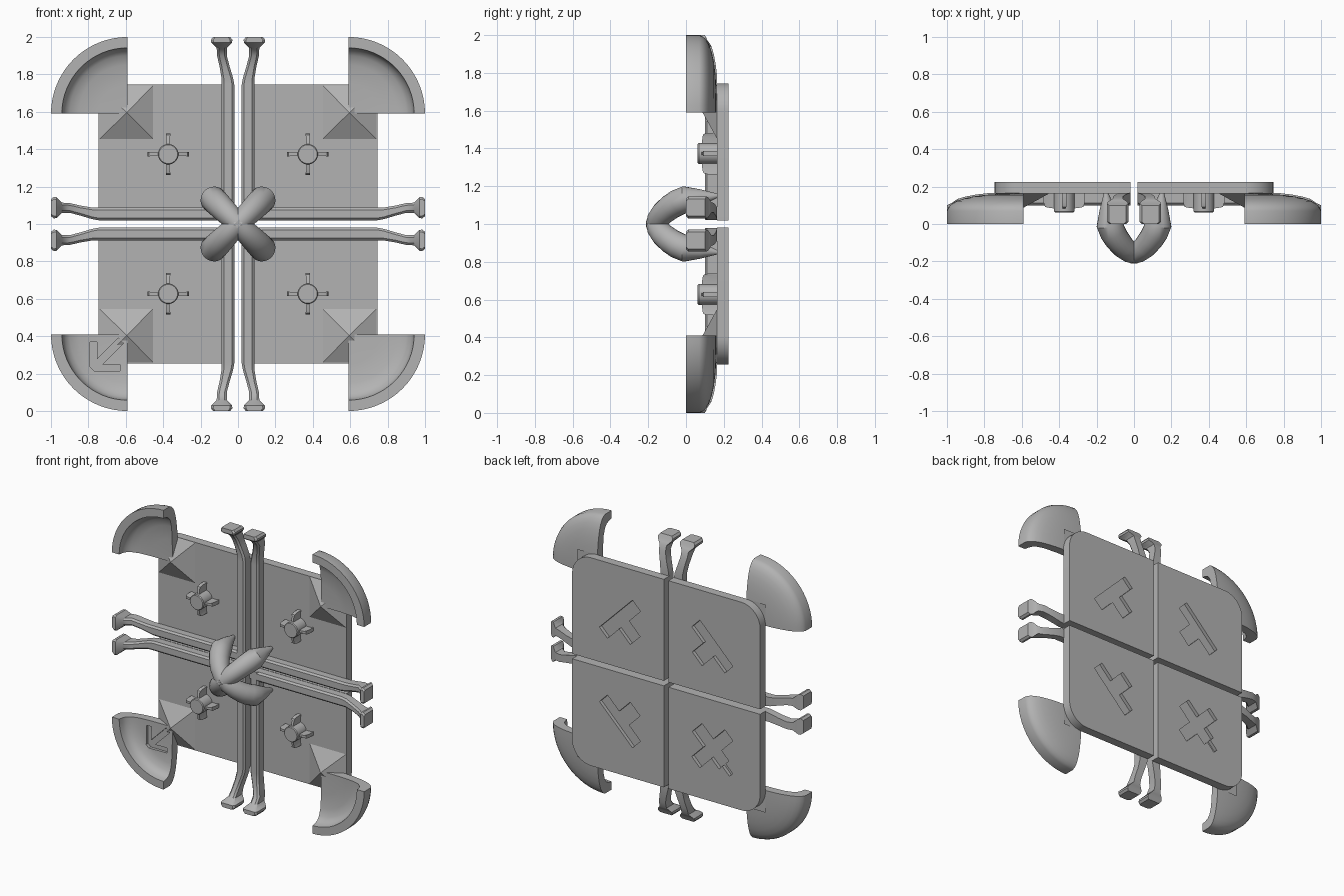
import bpy, bmesh, math
from mathutils import Vector

cube = bpy.data.objects.get("Cube")
if cube:
    bpy.data.objects.remove(cube)

grey = bpy.data.materials.new("plain grey")
grey.use_nodes = True
grey.diffuse_color = (0.45, 0.45, 0.45, 1)
grey.node_tree.nodes["Principled BSDF"].inputs["Base Color"].default_value = (0.45, 0.45, 0.45, 1)
parts = []


def make(name, verts, faces, sx=1, sz=1):
    """Mesh from points given as (across, depth, up from the middle), mirrored into a quadrant."""
    bm = bmesh.new()
    vs = [bm.verts.new((sx * x, y, 1 + sz * z)) for x, y, z in verts]
    for f in faces:
        bm.faces.new([vs[i] for i in f])
    bmesh.ops.remove_doubles(bm, verts=bm.verts, dist=1e-5)
    bmesh.ops.recalc_face_normals(bm, faces=bm.faces)
    me = bpy.data.meshes.new(name)
    bm.to_mesh(me)
    bm.free()
    me.materials.append(grey)
    ob = bpy.data.objects.new(name, me)
    bpy.context.collection.objects.link(ob)
    parts.append(ob)
    return ob


def loft(name, rings, sx=1, sz=1):
    """Skin between closed rings of equal size, with capped ends."""
    n = len(rings[0])
    faces = [list(range(n)), [(len(rings) - 1) * n + i for i in range(n)]]
    for k in range(len(rings) - 1):
        for i in range(n):
            j = (i + 1) % n
            faces.append([k * n + i, k * n + j, (k + 1) * n + j, (k + 1) * n + i])
    return make(name, [v for r in rings for v in r], faces, sx, sz)


def prism(name, outline, y0, y1, sx=1, sz=1):
    return loft(name, [[(x, y, z) for x, z in outline] for y in (y0, y1)], sx, sz)


def carve(ob, cutter):
    """Cut a recess and throw the cutter away."""
    mod = ob.modifiers.new("recess", "BOOLEAN")
    mod.object, mod.solver = cutter, "EXACT"
    cutter.hide_render = True
    deps = bpy.context.evaluated_depsgraph_get()
    ob.data = bpy.data.meshes.new_from_object(ob.evaluated_get(deps))
    ob.modifiers.clear()
    parts.remove(cutter)
    bpy.data.objects.remove(cutter)


INNER, OUTER, MID, CORNER = 0.018, 0.745, 0.373, 0.59

# Plate outline with one rounded outer corner
R = 0.15
plate_line = [(INNER, INNER), (OUTER, INNER)]
for i in range(13):
    a = math.pi / 2 * i / 12
    plate_line.append((OUTER - R + R * math.cos(a), OUTER - R + R * math.sin(a)))
plate_line.append((INNER, OUTER))


def diagonal(t, d):
    """Point near the plate middle: t across the diagonal, d towards the model's centre."""
    s = math.sqrt(0.5)
    return (MID + s * (t - d), MID + s * (-t - d))


TEE = [(-.185, -.035), (.185, -.035), (.185, .055), (.055, .055), (.055, .18),
       (-.055, .18), (-.055, .055), (-.185, .055)]
TAIL = [(.055, -.035), (.055, -.12), (.018, -.12), (.018, -.2),
        (-.018, -.2), (-.018, -.12), (-.055, -.12), (-.055, -.035)]
CROSS = TEE[:1] + TAIL[::-1] + TEE[1:]

# Bowl profile (radius, depth): outer dome, rim, hollow
BOWL = [(0, .165), (.11, .162), (.21, .155), (.27, .147), (.32, .136), (.36, .122), (.385, .107),
        (.402, .09), (.41, .07), (.41, 0), (.352, 0), (.347, .03), (.335, .055), (.31, .075),
        (.26, .09), (.16, .098), (0, .1)]
ARROW = [(.79, .63), (.755, .63), (.755, .725), (.64, .61), (.61, .635), (.725, .75),
         (.63, .75), (.63, .785), (.77, .785), (.79, .765)]

# Leg stations: distance out, side low, side high, front, back
LEG = [(.02, .02, .088, .1, .165), (.745, .02, .088, .1, .165), (.78, .026, .088, .1, .165),
       (.84, .044, .098, .09, .158), (.9, .06, .112, .075, .147), (.94, .06, .114, .045, .135),
       (.957, .045, .13, .015, .125), (.97, .032, .143, .0, .115), (.985, .03, .145, 0, .108),
       (1.0, .042, .133, 0, .1)]


def leg_ring(st, upright):
    u, lo, hi, f, b = st
    c = .012
    sec = [(lo, b), (lo, f + c), (lo + c, f), (hi - c, f), (hi, f + c), (hi, b)]
    return [(s, y, u) if upright else (u, y, s) for s, y in sec]


def disc(cx, y, cz, r, n=24):
    return [(cx + r * math.cos(2 * math.pi * i / n), y, cz + r * math.sin(2 * math.pi * i / n))
            for i in range(n)]


# Arm path (radius along the diagonal, depth, thickness)
ARM = [(-.02, -.158, .055), (.03, -.15, .058), (.08, -.123, .063), (.125, -.085, .067),
       (.16, -.045, .07), (.185, 0, .071), (.2, .08, .043), (.212, .165, .012)]


def arm_rings(n=20):
    pts = [Vector((r, y)) for r, y, _ in ARM]
    rings = []
    for k, p in enumerate(pts):
        t = (pts[min(k + 1, len(pts) - 1)] - pts[max(k - 1, 0)]).normalized()
        ring = []
        for i in range(n):
            a = 2 * math.pi * i / n
            u, w = ARM[k][2] * math.cos(a), ARM[k][2] * math.sin(a)
            r, y = p.x + u * t.y, p.y - u * t.x
            s = math.sqrt(0.5)
            ring.append((s * (r - w), y, s * (r + w)))
        rings.append(ring)
    return rings


for sx, sz, tag in ((1, 1, "upper_left"), (-1, 1, "upper_right"),
                    (1, -1, "lower_left"), (-1, -1, "lower_right")):
    marked = tag == "lower_right"

    # Plate with a recessed mark on the back
    plate = prism("plate_" + tag, plate_line, .163, .225, sx, sz)
    mark = [diagonal(t, d) for t, d in (CROSS if marked else TEE)]
    carve(plate, prism("mark_cutter", mark, .2, .3, sx, sz))

    # Quarter bowl at the corner
    rings = []
    for i in range(17):
        a = math.pi / 2 * i / 16
        rings.append([(CORNER + r * math.cos(a), y, CORNER + r * math.sin(a)) for r, y in BOWL])
    bowl = loft("corner_bowl_" + tag, rings, sx, sz)
    if marked:
        carve(bowl, prism("arrow_cutter", ARROW, 0, .112, sx, sz))

    # Pyramid joining bowl and plate
    lo, hi = .45, OUTER
    make("pyramid_" + tag, [(lo, .165, lo), (hi, .165, lo), (hi, .165, hi), (lo, .165, hi),
                            (.595, .085, .595)],
         [(0, 1, 2, 3), (0, 1, 4), (1, 2, 4), (2, 3, 4), (3, 0, 4)], sx, sz)

    # Rails running out into footed legs
    for upright, kind in ((True, "upright"), (False, "level")):
        loft(kind + "_leg_" + tag, [leg_ring(s, upright) for s in LEG], sx, sz)

    # Round peg with four fins
    loft("peg_" + tag, [disc(MID, y, MID, r) for y, r in
                        ((.062, .05), (.068, .055), (.168, .055))], sx, sz)
    for k in range(4):
        c, s = math.cos(k * math.pi / 2), math.sin(k * math.pi / 2)
        stations = [(.03, .008, .08), (.09, .008, .088), (.103, .013, .092), (.11, .013, .115)]
        rings = [[(MID + c * u - s * w, y, MID + s * u + c * w)
                  for w, y in ((-h, .168), (-h, f), (h, f), (h, .168))] for u, h, f in stations]
        loft(f"peg_fin_{k + 1}_{tag}", rings, sx, sz)

    # Curved arm of the central handle, ending in a cone
    loft("handle_arm_" + tag, arm_rings(), sx, sz)

# Smooth rounded surfaces, keep edges crisp
bpy.ops.object.select_all(action="DESELECT")
for ob in parts:
    ob.select_set(True)
bpy.context.view_layer.objects.active = parts[0]
bpy.ops.object.shade_smooth_by_angle(angle=math.radians(32))
